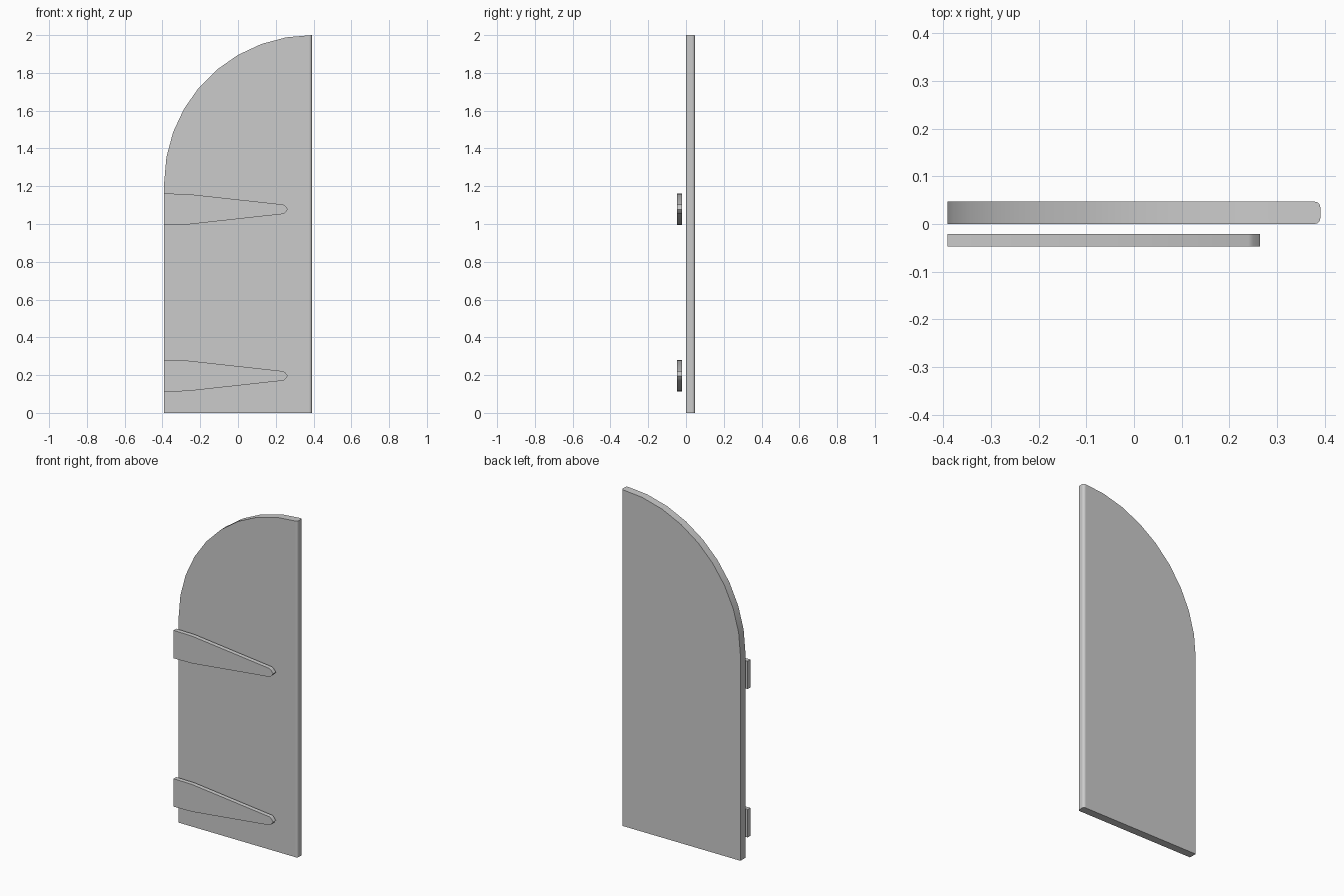
import bpy
import bmesh
from math import sin, cos, radians, pi

if "Cube" in bpy.data.objects:
    bpy.data.objects.remove(bpy.data.objects["Cube"])


def plate(name, profile, y_front, y_back, smooth=35):
    """Extrude an (x, z) outline between two y planes."""
    bm = bmesh.new()
    front = [bm.verts.new((x, y_front, z)) for x, z in profile]
    face = bm.faces.new(front)
    ext = bmesh.ops.extrude_face_region(bm, geom=[face], use_keep_orig=True)
    moved = [v for v in ext["geom"] if isinstance(v, bmesh.types.BMVert)]
    bmesh.ops.translate(bm, verts=moved, vec=(0, y_back - y_front, 0))
    bmesh.ops.recalc_face_normals(bm, faces=bm.faces[:])
    return finish(name, bm, smooth)


def finish(name, bm, smooth):
    mesh = bpy.data.meshes.new(name)
    bm.to_mesh(mesh)
    bm.free()
    obj = bpy.data.objects.new(name, mesh)
    bpy.context.collection.objects.link(obj)
    bpy.ops.object.select_all(action='DESELECT')
    obj.select_set(True)
    bpy.context.view_layer.objects.active = obj
    bpy.ops.object.shade_smooth_by_angle(angle=radians(smooth))
    return obj


HALF, TOP, DEPTH = 0.391, 2.0, 0.047
RADIUS = 2 * HALF

# door leaf: straight sides with a quarter-circle top on the hinge side
outline = [(-HALF, 0), (HALF, 0)]
for i in range(10):
    a = radians(90 - 10 * i)
    outline.append((HALF - RADIUS * cos(a), TOP - RADIUS + RADIUS * sin(a)))
leaf = plate("door_leaf", outline, 0, DEPTH)

# rounded vertical edges on the closing side
bm = bmesh.new()
bm.from_mesh(leaf.data)
edges = [e for e in bm.edges
         if all(abs(v.co.x - HALF) < 1e-4 for v in e.verts)
         and abs(e.verts[0].co.z - e.verts[1].co.z) > 1]
bmesh.ops.bevel(bm, geom=edges, offset=0.012, segments=3, profile=0.5,
                affect='EDGES')
bm.to_mesh(leaf.data)
bm.free()
bpy.ops.object.shade_smooth_by_angle(angle=radians(35))

# tapered hinge straps, floating just in front of the leaf
upper = [(-HALF, 0.083), (-0.27, 0.081), (0.24, 0.025), (0.25, 0.018)]
strap = upper + [(0.264, 0)] + [(x, -z) for x, z in reversed(upper)]
for label, height in (("lower", 0.196), ("upper", 1.078)):
    plate(label + "_hinge_strap", [(x, z + height) for x, z in strap],
          -DEPTH, -0.021)
